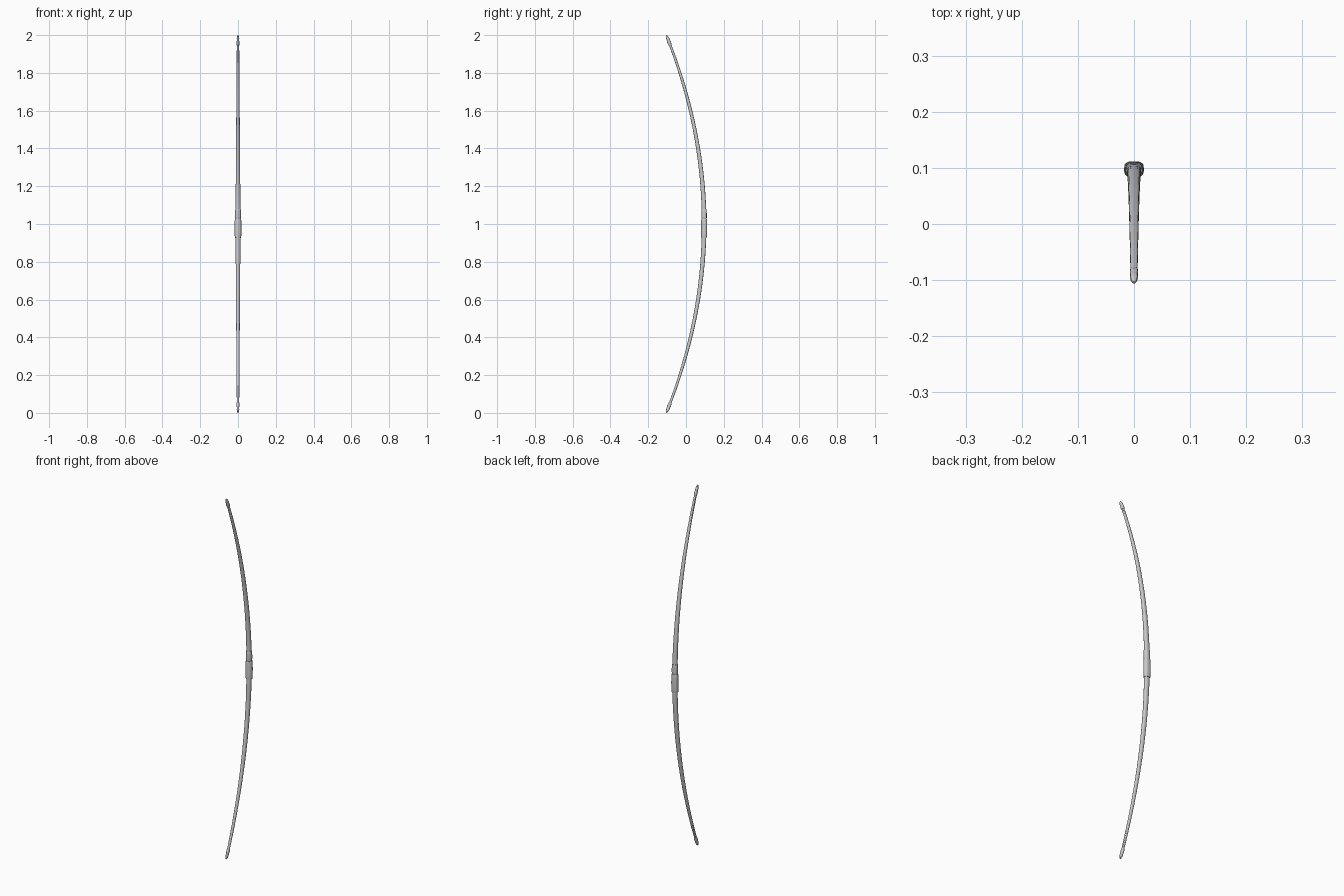
import bpy, bmesh, math
from mathutils import Vector

if "Cube" in bpy.data.objects:
    bpy.data.objects.remove(bpy.data.objects["Cube"])

SIDES = 16

def centre(z):
    # bow curve: t = -1..1 from the lower tip to the upper tip
    t = z - 1.0
    return Vector((0, 0.096 - 0.2 * t * t, z))

def frame(z):
    tangent = Vector((0, -0.4 * (z - 1.0), 1)).normalized()
    return Vector((0, tangent.z, -tangent.y))

def ring(bm, c, n, w, d):
    # D-shaped section: flattish back (+n), rounded belly (-n)
    verts = []
    for i in range(SIDES):
        a = 2 * math.pi * i / SIDES
        u, v = math.cos(a), math.sin(a)
        if v > 0:
            u = math.copysign(abs(u) ** 0.6, u)
            v = v ** 0.6
        verts.append(bm.verts.new(c + Vector((u * w, 0, 0)) + n * (v * d)))
    return verts

def sweep(name, rows):
    # rows: (centre, normal, half width, half depth)
    bm = bmesh.new()
    rings = [ring(bm, *r) for r in rows]
    for a, b in zip(rings, rings[1:]):
        for i in range(SIDES):
            j = (i + 1) % SIDES
            bm.faces.new((a[i], a[j], b[j], b[i]))
    bm.faces.new(rings[0])
    bm.faces.new(rings[-1])
    bmesh.ops.recalc_face_normals(bm, faces=bm.faces)
    me = bpy.data.meshes.new(name)
    bm.to_mesh(me)
    bm.free()
    ob = bpy.data.objects.new(name, me)
    bpy.context.collection.objects.link(ob)
    bpy.ops.object.select_all(action='DESELECT')
    ob.select_set(True)
    bpy.context.view_layer.objects.active = ob
    bpy.ops.object.shade_smooth_by_angle(angle=math.radians(40))
    return ob

def limb_size(z):
    t = abs(z - 1.0)
    return 0.0135 - 0.0075 * t, 0.0125 - 0.0065 * t ** 1.2

# Stave
zs = [0.02 + 1.96 * i / 40 for i in range(41)]
sweep("stave", [(centre(z), frame(z), *limb_size(z)) for z in zs])

# Leather grip and arrow pass, rounded over at their ends
def sleeve(name, z0, z1, w, d):
    h = z1 - z0
    rows = []
    for f, s in ((0, 0.92), (0.06, 0.98), (0.25, 1), (0.5, 1.02),
                 (0.75, 1), (0.94, 0.98), (1, 0.92)):
        z = z0 + f * h
        rows.append((centre(z), frame(z), w * s, d * s))
    sweep(name, rows)

sleeve("grip", 0.927, 1.027, 0.0175, 0.0155)
sleeve("arrow_pass", 1.027, 1.08, 0.0152, 0.0143)

# Horn nocks at both tips, with a string groove and a pointed end
PROFILE = [(0.945, 0.0066, 0.0066), (0.952, 0.0073, 0.0085), (0.963, 0.0074, 0.0105),
           (0.970, 0.0064, 0.0090), (0.976, 0.0064, 0.0088), (0.981, 0.0068, 0.0085),
           (0.990, 0.0052, 0.0062), (0.996, 0.0034, 0.0040), (0.999, 0.0014, 0.0016)]
for name, s in (("upper_nock", 1), ("lower_nock", -1)):
    sweep(name, [(centre(1 + s * t), frame(1 + s * t), w, d) for t, w, d in PROFILE])
